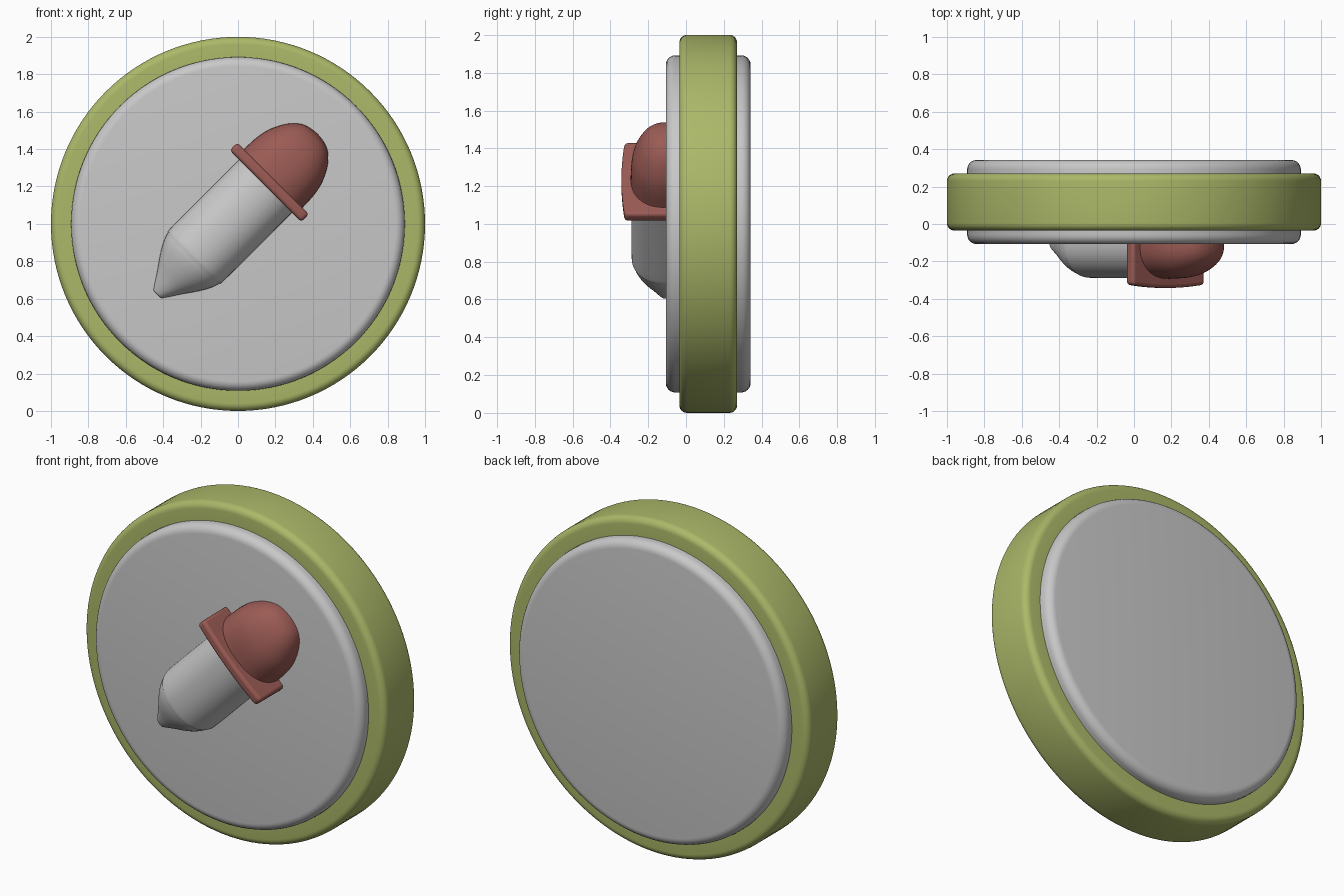
import bpy, bmesh, math

if "Cube" in bpy.data.objects:
    bpy.data.objects.remove(bpy.data.objects["Cube"])

SEG = 128
C = math.sqrt(0.5)
FACE_Y = -0.107          # front face of the grey disc
MID_Z = 1.055            # dropper origin height


def material(name, rgb):
    m = bpy.data.materials.new(name)
    m.diffuse_color = (*rgb, 1)
    m.use_nodes = True
    m.node_tree.nodes["Principled BSDF"].inputs["Base Color"].default_value = m.diffuse_color
    return m


grey = material("light grey", (0.58, 0.58, 0.58))
green = material("olive green", (0.41, 0.48, 0.14))
red = material("dull red", (0.33, 0.105, 0.09))


def finish(name, bm, mat, angle=40):
    bmesh.ops.remove_doubles(bm, verts=bm.verts, dist=1e-5)
    bmesh.ops.recalc_face_normals(bm, faces=bm.faces)
    me = bpy.data.meshes.new(name)
    bm.to_mesh(me)
    bm.free()
    me.materials.append(mat)
    ob = bpy.data.objects.new(name, me)
    bpy.context.collection.objects.link(ob)
    bpy.ops.object.select_all(action='DESELECT')
    ob.select_set(True)
    bpy.context.view_layer.objects.active = ob
    bpy.ops.object.shade_smooth_by_angle(angle=math.radians(angle))
    return ob


def rounded(r, y0, y1, b, n=6):
    """Outer rim profile (radius, y) with rounded corners."""
    pts = []
    for cy, a0 in ((y0 + b, -90), (y1 - b, 0)):
        for i in range(n + 1):
            a = math.radians(a0 + 90 * i / n)
            pts.append((r - b + b * math.cos(a), cy + b * math.sin(a)))
    return pts


def lathe(name, prof, mat, closed):
    """Revolve a (radius, y) profile around the y axis at z = 1."""
    bm = bmesh.new()
    rings = []
    for r, y in prof:
        rings.append([bm.verts.new((r * math.cos(2 * math.pi * i / SEG), y,
                                    1 + r * math.sin(2 * math.pi * i / SEG)))
                      for i in range(SEG)])
    for k in range(len(prof) if closed else len(prof) - 1):
        a, b = rings[k], rings[(k + 1) % len(prof)]
        for i in range(SEG):
            j = (i + 1) % SEG
            bm.faces.new((a[i], a[j], b[j], b[i]))
    if not closed:
        bm.faces.new(rings[0])
        bm.faces.new(rings[-1])
    return finish(name, bm, mat)


def smooth(pts, n=5):
    """Catmull-Rom curve through the points."""
    out = []
    p = [pts[0]] + pts + [pts[-1]]
    for k in range(1, len(p) - 2):
        for i in range(n):
            t = i / n
            out.append(tuple(0.5 * (2 * b + (c - a) * t
                       + (2 * a - 5 * b + 4 * c - d) * t * t
                       + (3 * b - a - 3 * c + d) * t ** 3)
                       for a, b, c, d in zip(*p[k - 1:k + 3])))
    return out + [pts[-1]]


def place(s, v, y):
    """Dropper coordinates (along, across, depth) to world."""
    return ((s - v) * C, y, MID_Z + (s + v) * C)


def half_body(name, prof, depth, power, mat, n=32):
    """Half-round body lying on the disc; prof is (along, half width)."""
    bm = bmesh.new()
    rows = []
    for s, r in smooth(prof):
        row = [bm.verts.new(place(s, r, FACE_Y + 0.02))]
        for i in range(n + 1):
            a = math.pi * i / n
            c, q = math.cos(a), abs(math.sin(a))
            v = math.copysign(abs(c) ** (2 / power), c) * r
            row.append(bm.verts.new(place(s, v, FACE_Y - depth * r * q ** (2 / power))))
        row.append(bm.verts.new(place(s, -r, FACE_Y + 0.02)))
        rows.append(row)
    for a, b in zip(rows, rows[1:]):
        for i in range(len(a) - 1):
            bm.faces.new((a[i], a[i + 1], b[i + 1], b[i]))
    bm.faces.new(rows[0])
    bm.faces.new(rows[-1])
    return finish(name, bm, mat, 50)


# Badge: thick grey disc inside a green rim
lathe("disc", rounded(0.892, FACE_Y, 0.342, 0.05), grey, False)
lathe("rim", [(0.87, -0.035)] + rounded(1.0, -0.035, 0.27, 0.04) + [(0.87, 0.27)],
      green, True)

# Dropper tube with tapered tip
half_body("dropper_tube", [(-0.612, 0.004), (-0.61, 0.025), (-0.595, 0.04),
                           (-0.515, 0.093), (-0.455, 0.135), (-0.395, 0.171),
                           (-0.34, 0.192), (-0.27, 0.2), (0.23, 0.2)],
          0.91, 2.15, grey)

# Squeeze bulb
half_body("dropper_bulb", [(0.23, 0.224), (0.27, 0.221), (0.36, 0.216),
                           (0.437, 0.199), (0.52, 0.157), (0.573, 0.106),
                           (0.595, 0.055), (0.602, 0.004)],
          0.84, 2.3, red)

# Collar: bar across the tube with a slightly bowed front
bm = bmesh.new()
W, N = 0.271, 16
outline = [(W, FACE_Y + 0.03)]
for i in range(N + 1):
    t = 1 - 2 * i / N
    outline.append((W * t, -0.325 - 0.017 * (1 - t * t)))
outline.append((-W, FACE_Y + 0.03))
ends = [[bm.verts.new(place(s, v, y)) for v, y in outline] for s in (0.208, 0.266)]
for i in range(len(outline)):
    j = (i + 1) % len(outline)
    bm.faces.new((ends[0][i], ends[0][j], ends[1][j], ends[1][i]))
for e in ends:
    bm.faces.new(e)
collar = finish("dropper_collar", bm, red)
bev = collar.modifiers.new("soft edges", 'BEVEL')
bev.width = 0.018
bev.segments = 4
bev.limit_method = 'ANGLE'
